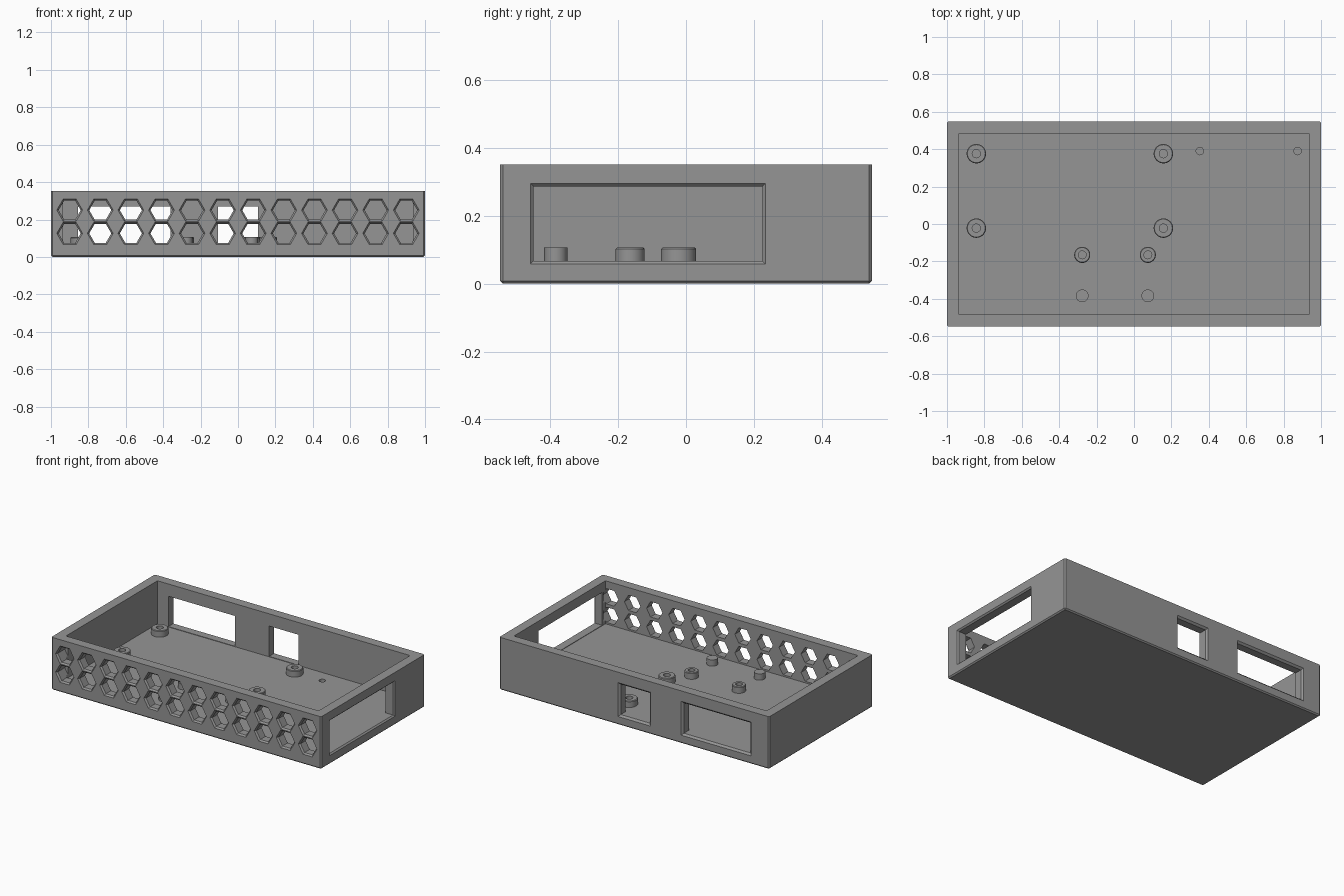
import bpy
import bmesh
from math import cos, sin, pi, radians

cube = bpy.data.objects.get("Cube")
if cube:
    bpy.data.objects.remove(cube, do_unlink=True)

HALF_X, HALF_Y, HEIGHT = 1.0, 0.548, 0.352
WALL, FLOOR, EDGE = 0.064, 0.064, 0.008

grey = bpy.data.materials.new("grey plastic")
grey.use_nodes = True
GREY = (0.30, 0.30, 0.30, 1)
grey.diffuse_color = GREY
grey.node_tree.nodes["Principled BSDF"].inputs["Base Color"].default_value = GREY


def make_object(name, bm):
    bmesh.ops.recalc_face_normals(bm, faces=bm.faces)
    mesh = bpy.data.meshes.new(name)
    bm.to_mesh(mesh)
    bm.free()
    mesh.materials.append(grey)
    obj = bpy.data.objects.new(name, mesh)
    bpy.context.collection.objects.link(obj)
    return obj


def add_box(bm, lo, hi):
    verts = bmesh.ops.create_cube(bm, size=1)["verts"]
    for v in verts:
        for i in range(3):
            v.co[i] = lo[i] if v.co[i] < 0 else hi[i]


def add_loft(bm, rings):
    """Closed solid through rings of points with equal counts."""
    loops = [[bm.verts.new(p) for p in ring] for ring in rings]
    n = len(loops[0])
    for a, b in zip(loops, loops[1:]):
        for i in range(n):
            j = (i + 1) % n
            bm.faces.new((a[i], a[j], b[j], b[i]))
    bm.faces.new(loops[0])
    bm.faces.new(loops[-1])


def add_opening(bm, outline, place, chamfer):
    """Wall opening with a chamfered outer rim."""
    steps = [(-0.02, chamfer), (0, chamfer), (chamfer, 0), (WALL + 0.02, 0)]
    add_loft(bm, [[place(u, v, d) for u, v in outline(g)] for d, g in steps])


def rect(u0, u1, v0, v1):
    return lambda g: [(u0 - g, v0 - g), (u1 + g, v0 - g),
                      (u1 + g, v1 + g), (u0 - g, v1 + g)]


def hexagon(u, v, r):
    return lambda g: [(u + (r + g) * cos(k * pi / 3), v + (r + g) * sin(k * pi / 3))
                      for k in range(6)]


def front(u, v, d):
    return (u, -HALF_Y + d, v)


def back(u, v, d):
    return (u, HALF_Y - d, v)


def left(u, v, d):
    return (HALF_X - d, u, v)


def cut(target, cutter):
    cutter.hide_render = True
    mod = target.modifiers.new("cut", "BOOLEAN")
    mod.operation, mod.solver, mod.object = "DIFFERENCE", "EXACT", cutter
    bpy.context.view_layer.objects.active = target
    bpy.ops.object.modifier_apply(modifier=mod.name)
    bpy.data.objects.remove(cutter, do_unlink=True)


# Outer block with chamfered bottom and corner edges
bm = bmesh.new()
add_box(bm, (-HALF_X, -HALF_Y, 0), (HALF_X, HALF_Y, HEIGHT))
edges = [e for e in bm.edges if min(v.co.z for v in e.verts) < 0.01]
bmesh.ops.bevel(bm, geom=edges, offset=EDGE, segments=1, affect="EDGES")
tray = make_object("tray", bm)

# Interior cavity
bm = bmesh.new()
add_box(bm, (WALL - HALF_X, WALL - HALF_Y, FLOOR),
        (HALF_X - WALL, HALF_Y - WALL, HEIGHT + 0.1))
cut(tray, make_object("cavity_cutter", bm))

# Honeycomb vents, port windows and two small floor holes
bm = bmesh.new()
for col in range(12):
    for z in (0.126, 0.250):
        add_opening(bm, hexagon(-0.9 + col * 0.1636, z, 0.059), front, 0.01)
add_opening(bm, rect(-0.855, -0.36, 0.067, 0.27), back, 0.012)
add_opening(bm, rect(-0.108, 0.108, 0.067, 0.27), back, 0.012)
add_opening(bm, rect(-0.45, 0.225, 0.067, 0.287), left, 0.009)
for x in (0.352, 0.875):
    add_loft(bm, [[(x + 0.02 * cos(k * pi / 12), 0.39 + 0.02 * sin(k * pi / 12), z)
                   for k in range(24)] for z in (FLOOR - 0.035, FLOOR + 0.02)])
cut(tray, make_object("opening_cutter", bm))


def standoff(name, x, y, radius, hole, chamfer):
    """Round post turned from a profile, hollow when hole is set."""
    top, base = 0.106, FLOOR - 0.001
    profile = [(radius, base), (radius, top - chamfer)]
    if chamfer:
        profile.append((radius - chamfer, top))
    profile += [(hole, top), (hole, base)] if hole else [(0, top)]
    bm = bmesh.new()
    verts = [bm.verts.new((r, 0, z)) for r, z in profile]
    chain = [bm.edges.new(pair) for pair in zip(verts, verts[1:])]
    bmesh.ops.spin(bm, geom=verts + chain, cent=(0, 0, 0), axis=(0, 0, 1),
                   angle=2 * pi, steps=32)
    bmesh.ops.remove_doubles(bm, verts=bm.verts, dist=0.0001)
    obj = make_object(name, bm)
    obj.location = (x, y, 0)
    bpy.ops.object.select_all(action="DESELECT")
    obj.select_set(True)
    bpy.context.view_layer.objects.active = obj
    bpy.ops.object.shade_smooth_by_angle(angle=radians(30))


# Board standoffs and locating pegs
for x in (-0.843, 0.157):
    for y in (0.376, -0.022):
        standoff("large_standoff", x, y, 0.052, 0.022, 0.004)
for x in (-0.277, 0.074):
    standoff("small_standoff", x, -0.165, 0.043, 0.021, 0.004)
    standoff("locating_peg", x, -0.384, 0.034, 0, 0)
